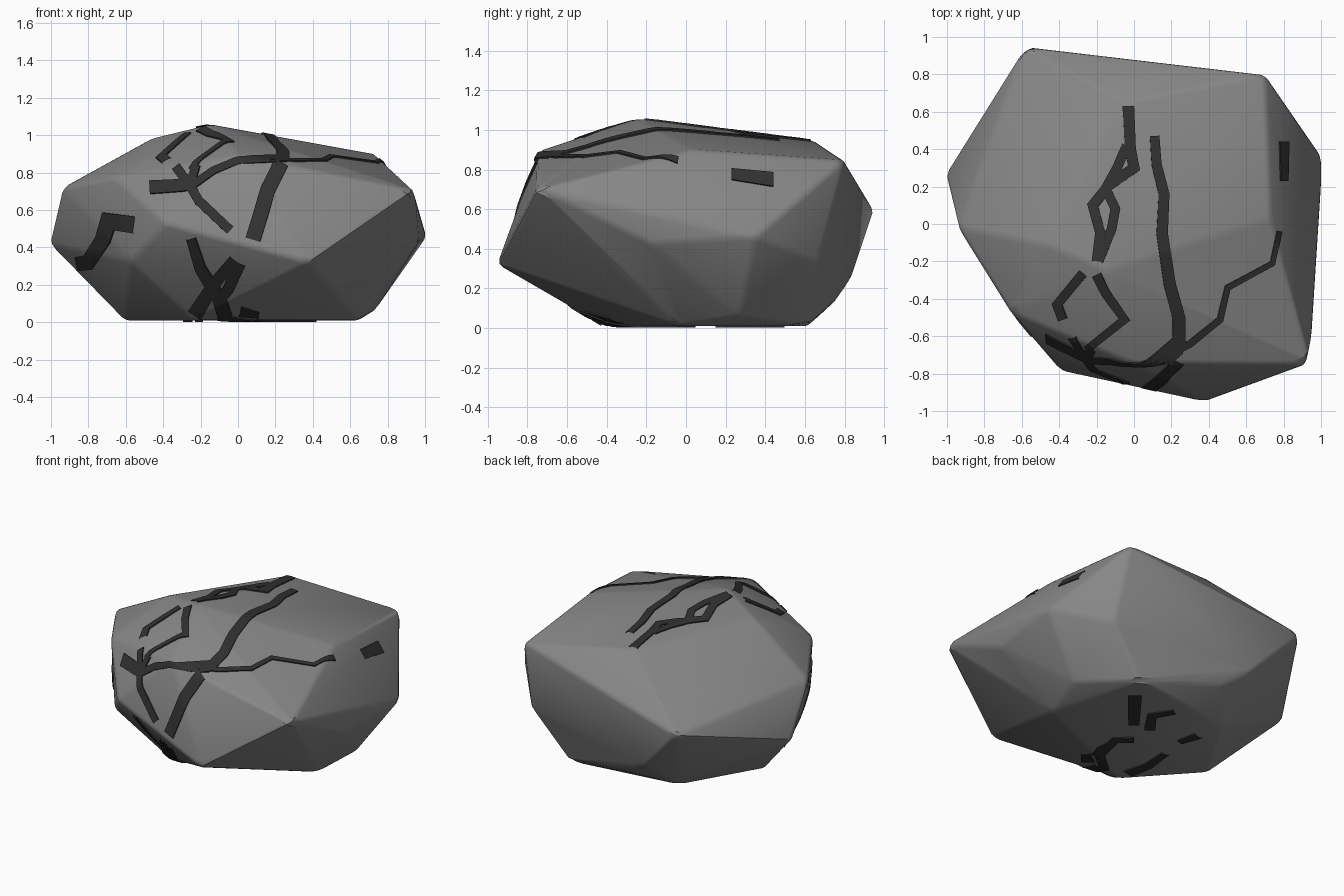
import bpy, bmesh
from mathutils import Vector
from mathutils.bvhtree import BVHTree

if "Cube" in bpy.data.objects:
    bpy.data.objects.remove(bpy.data.objects["Cube"])


def material(name, c):
    m = bpy.data.materials.new(name)
    m.diffuse_color = (c, c, c, 1)
    m.use_nodes = True
    m.node_tree.nodes["Principled BSDF"].inputs["Base Color"].default_value = m.diffuse_color
    return m


def make_object(name, bm, mat):
    me = bpy.data.meshes.new(name)
    bm.to_mesh(me)
    ob = bpy.data.objects.new(name, me)
    bpy.context.collection.objects.link(ob)
    me.materials.append(mat)
    return ob


# Boulder: convex hull of its corner points, with worn edges
corners = [
    # top
    (-.15, -.25, 1.06), (-.46, -.11, .985), (.73, .03, .90), (-.05, .65, .945), (0, -.745, .895),
    # upper rim
    (.94, -.75, .705), (.70, .80, .845), (-.94, -.02, .72), (-.66, -.47, .775), (-.585, .95, .595),
    # waist
    (1.01, .35, .46), (-1.01, .27, .42), (.38, -.955, .32), (-.385, -.79, .525),
    (.965, -.18, .43), (.73, .67, .33), (-.575, -.55, .325), (-.26, .835, .25),
    # base
    (-.09, .75, .13), (.73, .27, .06), (.65, -.04, .01), (.47, .62, .01),
    (-.31, .51, .01), (-.61, 0, .01), (-.23, -.42, .01)]
bm = bmesh.new()
for c in corners:
    bm.verts.new(c)
bmesh.ops.convex_hull(bm, input=bm.verts[:])
bmesh.ops.dissolve_limit(bm, angle_limit=.03, verts=bm.verts[:], edges=bm.edges[:])
edges = [e for e in bm.edges if e.calc_face_angle(0) > .06]
bmesh.ops.bevel(bm, geom=edges, offset=.022, segments=2, profile=.5, affect='EDGES')
bmesh.ops.recalc_face_normals(bm, faces=bm.faces[:])
rock = make_object("boulder", bm, material("stone", .24))
bpy.context.view_layer.objects.active = rock
rock.select_set(True)
bpy.ops.object.shade_smooth_by_angle(angle=.5)
bmesh.ops.triangulate(bm, faces=bm.faces[:])
tree = BVHTree.FromBMesh(bm)

# Cracks: (start width, end width, path) drawn in each view and cast on the boulder
top = [
    (.06, .05, [(-.03, .63), (-.02, .40), (0, .30), (-.13, .21), (-.22, .10), (-.18, -.05), (-.20, -.20)]),
    (.05, .05, [(-.04, .42), (-.09, .30), (-.15, .19), (-.10, .08), (-.12, -.03), (-.19, -.20)]),
    (.05, .07, [(.11, .47), (.12, .32), (.16, .16), (.15, -.05), (.19, -.32), (.24, -.50), (.24, -.66)]),
    (.05, .05, [(-.27, -.26), (-.41, -.43), (-.38, -.51)]),
    (.05, .04, [(-.20, -.27), (-.15, -.37), (-.05, -.51), (-.25, -.67)]),
    (.025, .04, [(.775, -.04), (.74, -.21), (.50, -.34), (.46, -.51), (.30, -.64), (.16, -.71)]),
    (.05, .04, [(.80, .44), (.80, .23)])]
front = [
    (.035, .04, [(.26, .875), (.0, .865), (-.13, .81), (-.25, .725)]),
    (.06, .07, [(-.22, .74), (-.30, .73), (-.47, .72)]),
    (.05, .05, [(-.33, .83), (-.25, .72), (-.21, .65), (-.04, .49)]),
    (.05, .04, [(-.26, .72), (-.22, .84)]),
    (.08, .08, [(.23, .85), (.16, .71), (.12, .57), (.08, .44)]),
    (.09, .07, [(-.55, .52), (-.69, .54), (-.72, .44), (-.80, .32), (-.88, .31)]),
    (.05, .08, [(-.25, .45), (-.20, .29), (-.10, .13), (-.07, .03)]),
    (.05, .08, [(-.02, .34), (-.13, .20), (-.23, .04)]),
    (.07, .05, [(.01, .32), (-.05, .18), (-.10, .11)]),
    (.05, .03, [(.01, .06), (.11, .04)])]
under = [
    (.09, .07, [(.385, .468), (.144, .17)]),
    (.05, .07, [(.05, .466), (.13, .334), (.026, .187)]),
    (.07, .05, [(-.26, .328), (-.22, .19)]),
    (.05, .08, [(-.246, .018), (-.262, -.17), (-.227, -.33)]),
    (.06, .06, [(.02, .025), (.11, -.054), (.065, -.264), (-.09, -.40)]),
    (.05, .05, [(.10, -.06), (.11, -.20), (.08, -.29)])]

views = [
    (top, lambda p: Vector((p.x, p.y, 3)), Vector((0, 0, -1))),
    (front, lambda p: Vector((p.x, -3, p.y)), Vector((0, 1, 0))),
    (under, lambda p: Vector((p.x, p.y, -3)), Vector((0, 0, 1)))]


def add_crack(out, w0, w1, path, place, ray):
    pts = [Vector(p) for p in path]
    dirs = [(b - a).normalized() for a, b in zip(pts, pts[1:])]
    sides = []
    for i in range(len(pts)):
        a, b = dirs[max(i - 1, 0)], dirs[min(i, len(dirs) - 1)]
        n = Vector((-(a + b).y, (a + b).x)).normalized()
        mitre = 1 / max(n.dot(Vector((-a.y, a.x))), .6)
        w = w0 + (w1 - w0) * i / (len(pts) - 1)
        sides.append(n * w * .5 * mitre)
    steps, last = 8, None
    for i in range(len(pts) - 1):
        for k in range(steps + 1):
            t = k / steps
            mid, off = pts[i].lerp(pts[i + 1], t), sides[i].lerp(sides[i + 1], t)
            row = []
            for s in (1, .33, -.33, -1):
                hit, nor, _, _ = tree.ray_cast(place(mid + off * s), ray)
                if hit is not None:
                    row.append((hit + nor * .008, hit - nor * .008))
            if len(row) < 4:
                last = None
                continue
            row = [[out.verts.new(v) for v in pair] for pair in row]
            if last:
                for j in range(3):
                    out.faces.new((last[j][0], last[j + 1][0], row[j + 1][0], row[j][0]))
                for j in (0, 3):
                    out.faces.new((last[j][0], row[j][0], row[j][1], last[j][1]))
            last = row


cracks = bmesh.new()
for paths, place, ray in views:
    for w0, w1, path in paths:
        add_crack(cracks, w0, w1, path, place, ray)
bmesh.ops.recalc_face_normals(cracks, faces=cracks.faces[:])
# turn every crack strip outward
cracks.normal_update()
flip = [f for f in cracks.faces if f.normal.dot(f.calc_center_median() - Vector((0, 0, .5))) < -.1]
bmesh.ops.reverse_faces(cracks, faces=flip)
make_object("cracks", cracks, material("dark_crack", .03))
